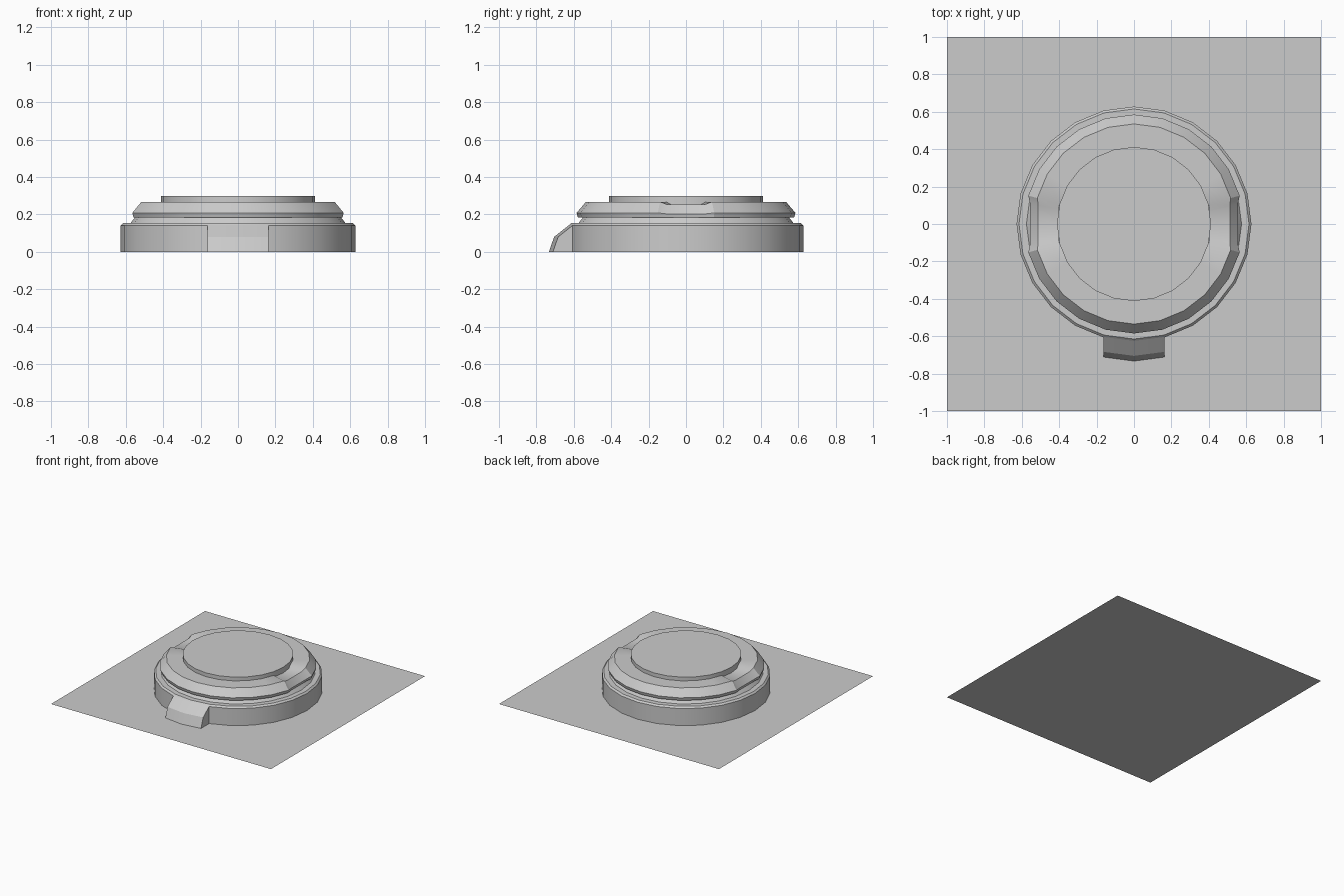
import bpy, bmesh, math
from math import radians, sin, cos

cube = bpy.data.objects.get("Cube")
if cube:
    bpy.data.objects.remove(cube)

grey = bpy.data.materials.new("plain grey")
grey.use_nodes = True
colour = (0.6, 0.6, 0.6, 1)
grey.diffuse_color = colour
grey.node_tree.nodes["Principled BSDF"].inputs["Base Color"].default_value = colour


def finish(name, bm):
    mesh = bpy.data.meshes.new(name)
    bm.to_mesh(mesh)
    bm.free()
    obj = bpy.data.objects.new(name, mesh)
    bpy.context.collection.objects.link(obj)
    mesh.materials.append(grey)
    bpy.ops.object.select_all(action='DESELECT')
    obj.select_set(True)
    bpy.context.view_layer.objects.active = obj
    bpy.ops.object.shade_smooth_by_angle(angle=radians(30))
    return obj


def loft(name, rows, closed=True, cap=False):
    """Skin neighbouring rows of points; optionally close the top."""
    bm = bmesh.new()
    rings = [[bm.verts.new(p) for p in row] for row in rows]
    count = len(rings)
    for i in range(count if closed else count - 1):
        a, b = rings[i], rings[(i + 1) % count]
        for j in range(len(a) - 1):
            bm.faces.new((a[j], b[j], b[j + 1], a[j + 1]))
    if cap:
        bm.faces.new([r[-1] for r in rings])
    return finish(name, bm)


def turned(angle, profile):
    return [(r * cos(radians(angle)), r * sin(radians(angle)), z) for r, z in profile]


# Square ground sheet
bm = bmesh.new()
bmesh.ops.create_grid(bm, x_segments=1, y_segments=1, size=1)
finish("ground_sheet", bm)

# Base drum with bevelled rim and tapering neck
base_profile = [(0.628, 0), (0.628, 0.14), (0.615, 0.153), (0.575, 0.153), (0.55, 0.185)]
loft("base_drum", [turned(a, base_profile) for a in range(0, 360, 15)])

# Lid with a shallow sloping-sided notch on the left and right
lid_profile = [(0.54, 0.183), (0.578, 0.183), (0.585, 0.208), (0.535, 0.267), (0.412, 0.267)]
notch_profile = [(0.54, 0.183), (0.562, 0.183), (0.566, 0.203), (0.522, 0.252), (0.412, 0.252)]
sections = []
for a in range(0, 360, 15):
    if a % 180 == 0:
        sections += [turned(a + d, notch_profile) for d in (-11, 11)]
    else:
        sections.append(turned(a, lid_profile))
loft("lid", sections)

# Raised centre disc
loft("centre_disc", [turned(a, [(0.412, 0.25), (0.412, 0.298)])
                     for a in range(0, 360, 15)], cap=True)

# Front tab, following the facets of the drum
tab_profile = [(-0.60, 0), (-0.733, 0), (-0.705, 0.08), (-0.625, 0.143), (-0.60, 0.143)]
tab = loft("front_tab", [[(x, y + abs(x) * 0.132, z) for y, z in tab_profile]
                         for x in (-0.162, 0, 0.162)], closed=False)
bm = bmesh.new()
bm.from_mesh(tab.data)
bmesh.ops.holes_fill(bm, edges=[e for e in bm.edges if e.is_boundary
                                and abs(e.verts[0].co.x) > 0.1
                                and abs(e.verts[1].co.x) > 0.1], sides=0)
for side in (-1, 1):
    ends = [v for v in bm.verts if v.co.x * side > 0.1]
    ends.sort(key=lambda v: v.index)
    if not any(set(f.verts) == set(ends) for f in bm.faces):
        bm.faces.new(ends)
bmesh.ops.recalc_face_normals(bm, faces=bm.faces)
bm.to_mesh(tab.data)
bm.free()
bpy.ops.object.shade_smooth_by_angle(angle=radians(30))
